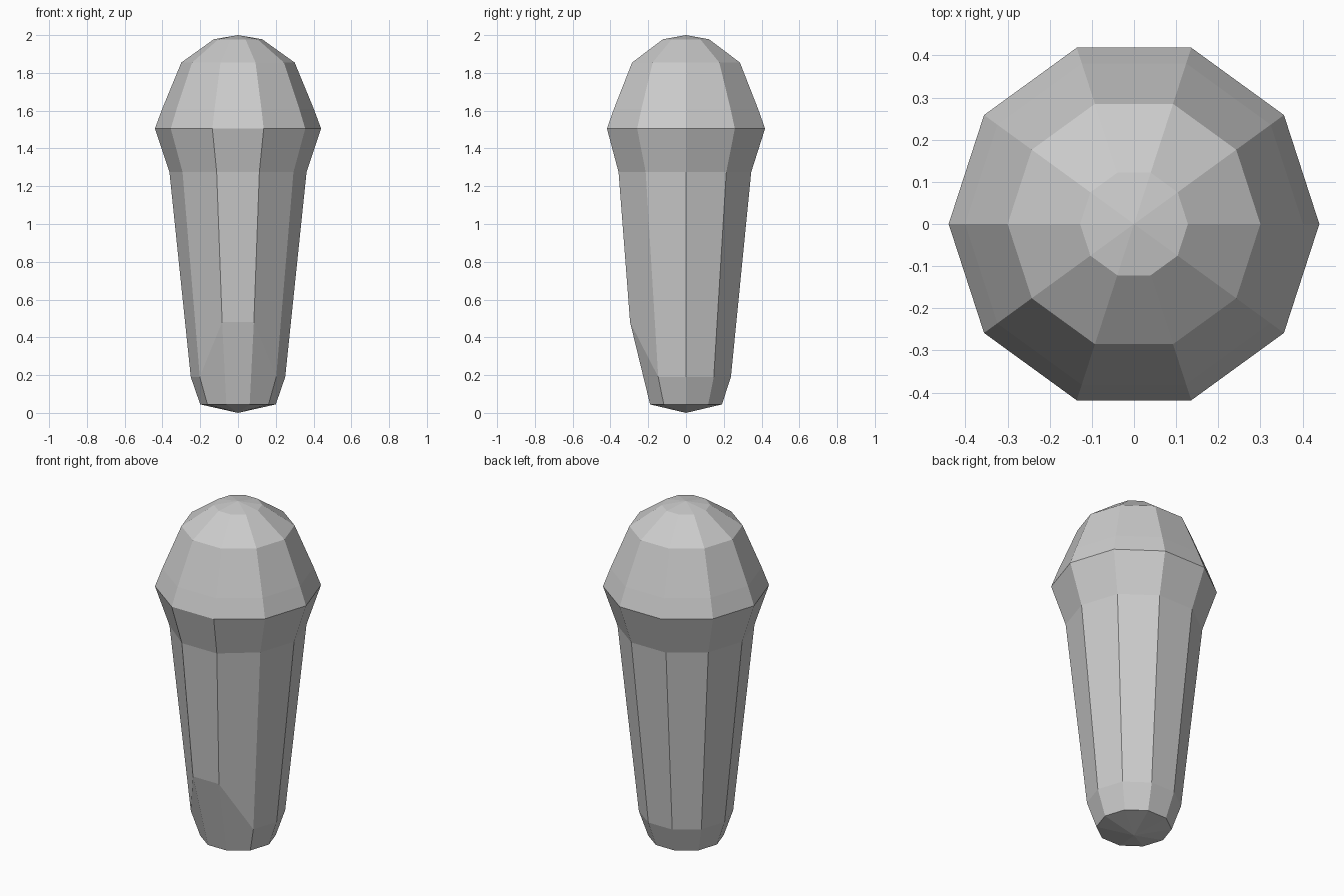
import bpy
import bmesh
from math import sin, cos, pi

if "Cube" in bpy.data.objects:
    bpy.data.objects.remove(bpy.data.objects["Cube"])

SIDES = 10
FRONT = (7, 8)  # the two corners bounding the front face


def lathe(name, rings, bottom, top, tweaks=None):
    """Faceted solid from (radius, z) rings closed by two apex points."""
    tweaks = tweaks or {}
    bm = bmesh.new()
    loops = []
    for i, (r, z) in enumerate(rings):
        loop = []
        for k in range(SIDES):
            a = 2 * pi * k / SIDES
            co = [r * cos(a), r * sin(a), z]
            if k in FRONT and i in tweaks:
                co[1], co[2] = tweaks[i][1:]
                co[0] = tweaks[i][0] * (1 if co[0] > 0 else -1)
            loop.append(bm.verts.new(co))
        loops.append(loop)
    low, high = bm.verts.new((0, 0, bottom)), bm.verts.new((0, 0, top))
    for k in range(SIDES):
        n = (k + 1) % SIDES
        for a, b in zip(loops, loops[1:]):
            bm.faces.new((a[k], a[n], b[n], b[k]))
        bm.faces.new((low, loops[0][n], loops[0][k]))
        bm.faces.new((high, loops[-1][k], loops[-1][n]))
    bmesh.ops.recalc_face_normals(bm, faces=bm.faces)
    mesh = bpy.data.meshes.new(name)
    bm.to_mesh(mesh)
    bm.free()
    obj = bpy.data.objects.new(name, mesh)
    bpy.context.collection.objects.link(obj)
    return obj


# Tapered handle, flared collar and domed head in one profile;
# the front lower edge is raised into a long sloping facet
profile = [(0.20, 0.045), (0.25, 0.19), (0.363, 1.275), (0.44, 1.505),
           (0.401, 1.61), (0.30, 1.855), (0.128, 1.978)]
lathe("microphone_body", profile, 0.0, 2.0,
      {1: (0.084, -0.296, 0.48), 2: (0.113, -0.357, 1.275)})
